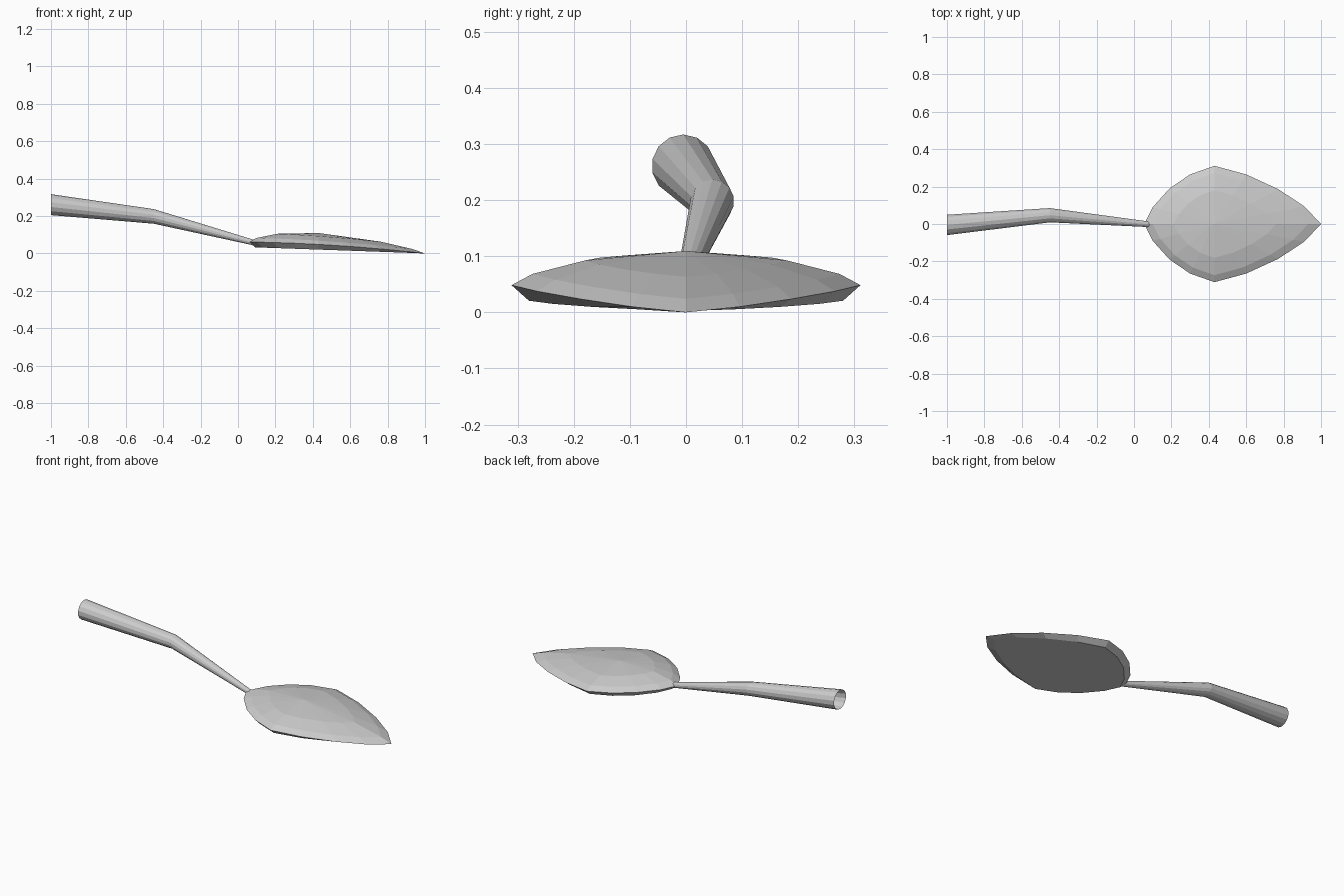
import bpy, bmesh
from math import sin, cos, tau

cube = bpy.data.objects.get("Cube")
if cube:
    bpy.data.objects.remove(cube)

grey = bpy.data.materials.new("plain grey")
grey.use_nodes = True
colour = (0.6, 0.6, 0.6, 1)
grey.diffuse_color = colour
grey.node_tree.nodes["Principled BSDF"].inputs["Base Color"].default_value = colour


def finish(bm, name):
    bmesh.ops.recalc_face_normals(bm, faces=bm.faces)
    mesh = bpy.data.meshes.new(name)
    bm.to_mesh(mesh)
    bm.free()
    mesh.materials.append(grey)
    obj = bpy.data.objects.new(name, mesh)
    bpy.context.collection.objects.link(obj)
    return obj


def bridge(bm, a, b):
    n = len(a)
    for i in range(n):
        j = (i + 1) % n
        bm.faces.new((a[i], a[j], b[j], b[i]))


# Handle: bent tapering tube, open at the butt end
SIDES = 14
path = [(-1.0, -0.005, 0.261, 0.056), (-0.45, 0.047, 0.198, 0.039), (0.085, -0.002, 0.058, 0.015)]
bm = bmesh.new()
rings = []
for x, y, z, r in path:
    rings.append([bm.verts.new((x, y + r * sin(tau * i / SIDES), z + r * cos(tau * i / SIDES)))
                  for i in range(SIDES)])
for a, b in zip(rings, rings[1:]):
    bridge(bm, a, b)
bm.faces.new(rings[-1])
finish(bm, "handle")

# Blade: pointed outline, domed on top, nearly flat underneath
half = [(0.1, 0.09), (0.19, 0.19), (0.3, 0.265), (0.43, 0.311), (0.6, 0.265), (0.77, 0.187), (0.91, 0.095)]
outline = [(0.055, 0)] + half + [(1, 0)] + [(x, -y) for x, y in reversed(half)]
CENTRE = 0.43


def top_height(x, bump):
    return 0.0625 - 0.01 * x - 0.0525 * x * x + bump * (1.15 - 0.35 * x)


def under_height(x, bump):
    return 0.036 - 0.0355 * x


bm = bmesh.new()


def blade_ring(scale, height, bump=0):
    pts = [(CENTRE + (x - CENTRE) * scale, y * scale) for x, y in outline]
    return [bm.verts.new((x, y, height(x, bump))) for x, y in pts]


def fan(ring, height, bump=0):
    hub = bm.verts.new((CENTRE, 0, height(CENTRE, bump)))
    for i in range(len(ring)):
        bm.faces.new((ring[i], ring[(i + 1) % len(ring)], hub))


rim = blade_ring(1, top_height)
shoulder = blade_ring(0.88, top_height, 0.02)
crown = blade_ring(0.58, top_height, 0.044)
bridge(bm, rim, shoulder)
bridge(bm, shoulder, crown)
fan(crown, top_height, 0.061)
under = blade_ring(0.9, under_height)
bridge(bm, rim, under)
fan(under, under_height)
finish(bm, "blade")
